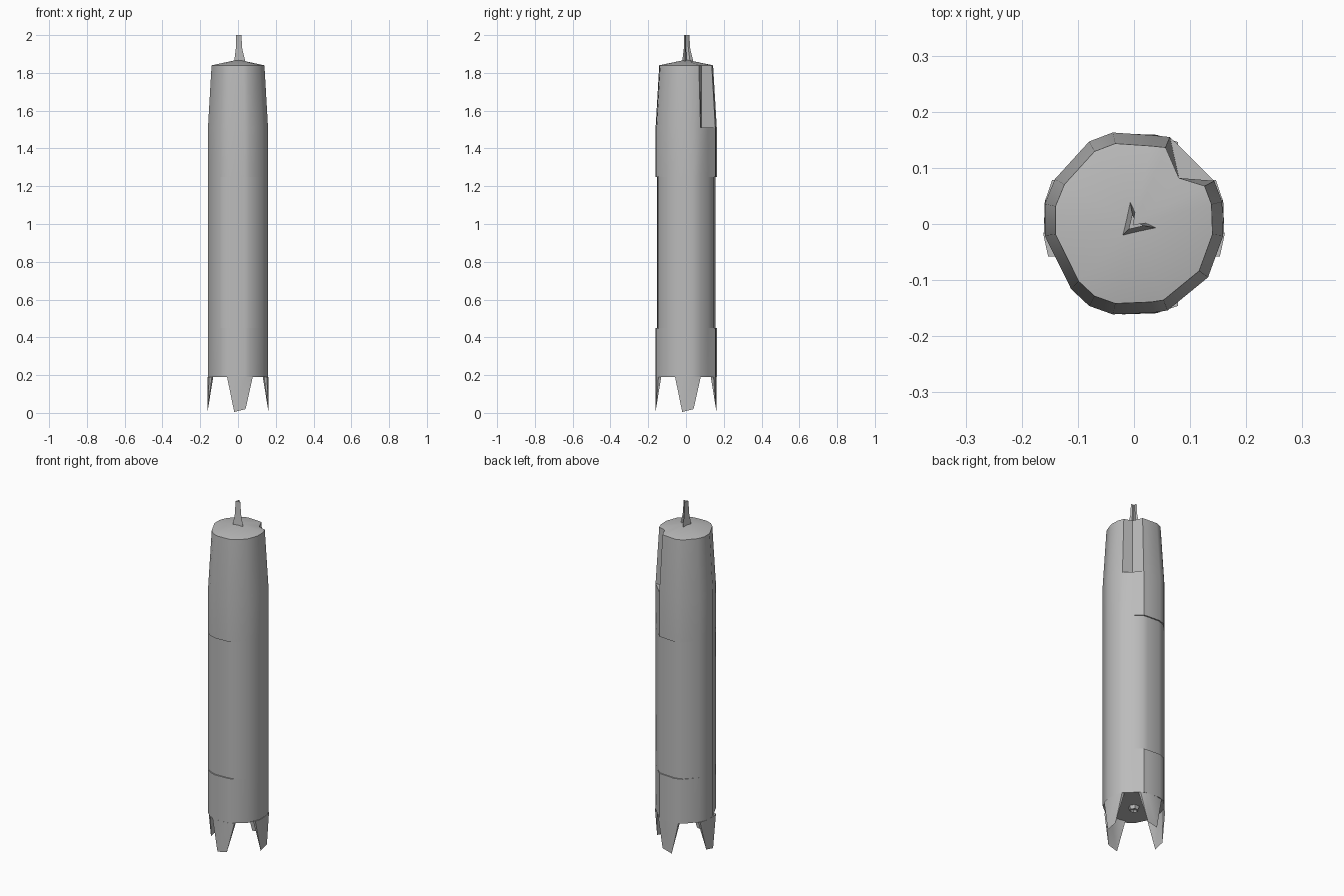
import bpy, bmesh, math
from mathutils import Vector

cube = bpy.data.objects.get("Cube")
if cube:
    bpy.data.objects.remove(cube, do_unlink=True)

grey = bpy.data.materials.new("plain_grey")
grey.use_nodes = True
colour = (0.5, 0.5, 0.5, 1)
grey.diffuse_color = colour
grey.node_tree.nodes["Principled BSDF"].inputs["Base Color"].default_value = colour


def finish(bm, name, angle=35):
    bmesh.ops.recalc_face_normals(bm, faces=bm.faces)
    mesh = bpy.data.meshes.new(name)
    bm.to_mesh(mesh)
    bm.free()
    mesh.materials.append(grey)
    obj = bpy.data.objects.new(name, mesh)
    bpy.context.collection.objects.link(obj)
    bpy.ops.object.select_all(action="DESELECT")
    bpy.context.view_layer.objects.active = obj
    obj.select_set(True)
    bpy.ops.object.shade_smooth_by_angle(angle=math.radians(angle))
    return obj


def loft(bm, rings):
    """Bridge stacked rings of points and return the vertex rings."""
    loops = [[bm.verts.new(p) for p in ring] for ring in rings]
    for low, high in zip(loops, loops[1:]):
        for i in range(len(low)):
            j = (i + 1) % len(low)
            bm.faces.new((low[i], low[j], high[j], high[i]))
    return loops


# Body: many-sided tube with recessed front and back panels and a corner notch
OUTLINE = [(-.08, -.146), (-.038, -.161), (.035, -.158), (.06, -.154),
           (.132, -.095), (.159, -.021), (.157, .04), (.143, .077),
           (.104, .116), (.064, .155), (.035, .158), (-.038, .163),
           (-.08, .147), (-.141, .08), (-.159, .036), (-.159, -.021),
           (-.112, -.116)]
NOTCH = 8


def section(z, scale=1, panel=False, notch=False):
    points = []
    for i, (x, y) in enumerate(OUTLINE):
        if panel and abs(y) > .14 and i != NOTCH:
            y *= .955
        p = Vector((x * scale, y * scale, z))
        if notch and i == NOTCH:
            p = Vector((.08, .082, z))
        points.append(p)
    return points


bm = bmesh.new()
loops = loft(bm, [section(.19), section(.45), section(.45, panel=True),
                  section(1.25, panel=True), section(1.25), section(1.51),
                  section(1.51, notch=True), section(1.84, .88, notch=True)])
bm.faces.new(loops[0])
# Shallow cone closing the top
tip = bm.verts.new((0, 0, 1.87))
top = loops[-1]
for i in range(len(top)):
    bm.faces.new((top[i], top[(i + 1) % len(top)], tip))
# Drop the empty faces left where two rings share the same edge
flat = [f for f in bm.faces if f.calc_area() < 1e-8]
bmesh.ops.delete(bm, geom=flat, context="FACES_ONLY")
bmesh.ops.remove_doubles(bm, verts=bm.verts, dist=1e-5)
finish(bm, "body")

# Four tapered tail fins continuing the body wall
ROOT = [(.078, .146), (.042, .158), (-.021, .161), (-.058, .153)]
TIP = [(.04, .159, .02), (-.02, .161, .005)]
SIDES = {"right_fin": lambda t, n: (-n, t), "left_fin": lambda t, n: (n, t),
         "front_fin": lambda t, n: (t, -n), "back_fin": lambda t, n: (t, n)}
for name, place in SIDES.items():
    bm = bmesh.new()
    outer = [bm.verts.new((*place(t, n), .19)) for t, n in ROOT]
    inner = [bm.verts.new((*place(t, n - .015), .19)) for t, n in ROOT]
    ends = [bm.verts.new((*place(t, n), z)) for t, n, z in TIP]
    for row in (outer, inner):
        bm.faces.new((row[0], row[1], ends[0]))
        bm.faces.new((row[1], row[2], ends[1], ends[0]))
        bm.faces.new((row[2], row[3], ends[1]))
    bm.faces.new((outer[0], inner[0], ends[0]))
    bm.faces.new((outer[3], inner[3], ends[1]))
    bm.faces.new(outer + inner[::-1])
    finish(bm, name)

# Angled V-section mast on top
V_SHAPE = [(-.021, -.021), (.04, -.007), (.022, .002),
           (-.003, -.003), (.002, .022), (-.007, .04)]
bm = bmesh.new()
loops = loft(bm, [[(x * s, y * s, z) for x, y in V_SHAPE]
                  for z, s in ((1.855, 1), (1.93, .55), (2, .45))])
bm.faces.new(loops[0])
bm.faces.new(loops[-1])
finish(bm, "mast", 30)

# Small socket in the middle of the underside
bm = bmesh.new()
loops = loft(bm, [[(r * math.cos(a * math.tau / 6), r * math.sin(a * math.tau / 6), z)
                   for a in range(6)]
                  for r, z in ((.03, .19), (.022, .17), (.012, .18))])
bm.faces.new(loops[0])
bm.faces.new(loops[-1])
finish(bm, "underside_socket", 20)
